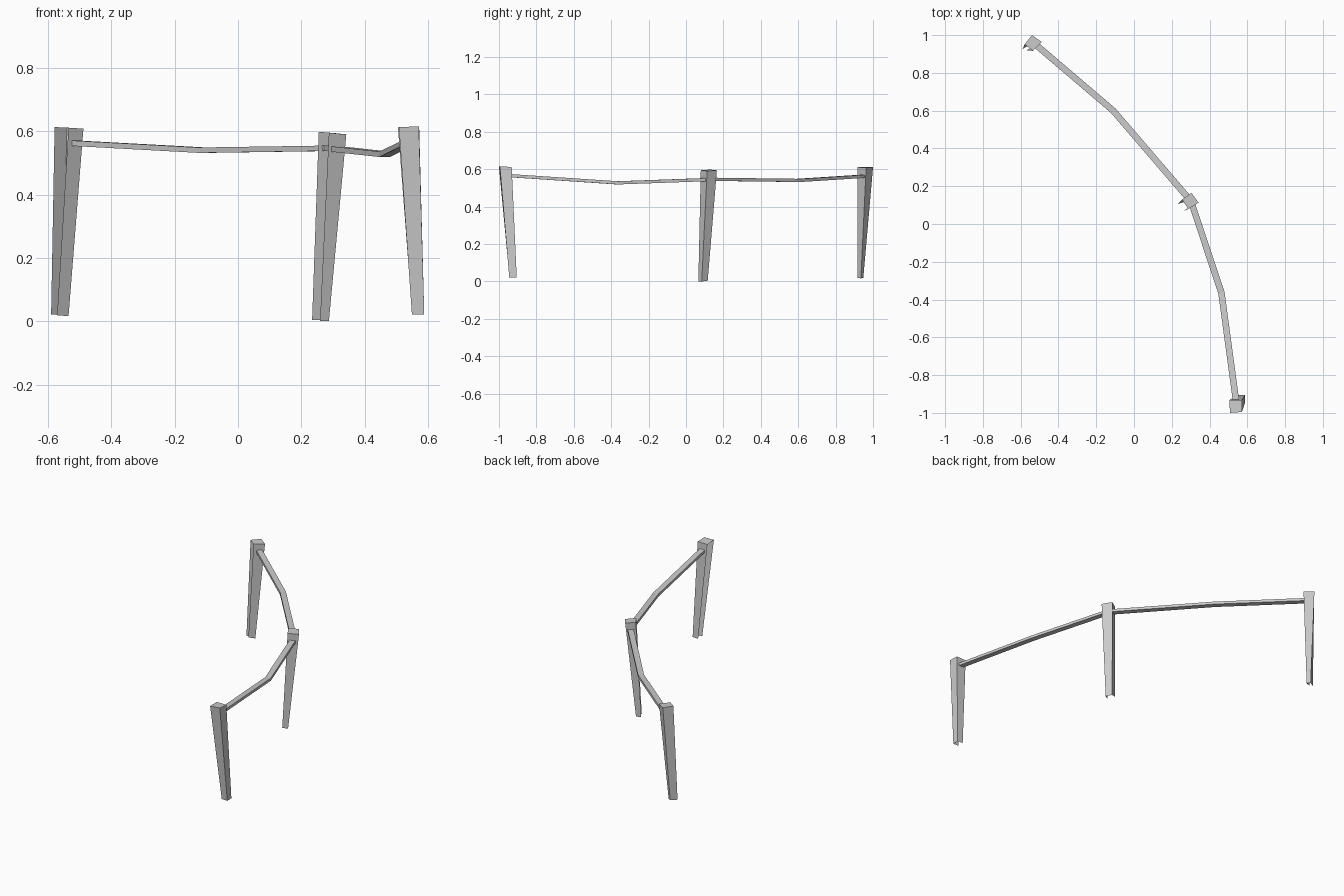
import bpy
import bmesh
from mathutils import Vector

if "Cube" in bpy.data.objects:
    bpy.data.objects.remove(bpy.data.objects["Cube"])


def finish(name, bm):
    mesh = bpy.data.meshes.new(name)
    bm.to_mesh(mesh)
    bm.free()
    obj = bpy.data.objects.new(name, mesh)
    bpy.context.collection.objects.link(obj)


def post(name, top, bottom):
    """Tapered leaning post: solid top, open underneath and on the inner side (corners 0-1)."""
    bm = bmesh.new()
    t = [bm.verts.new(c) for c in top]
    b = [bm.verts.new(c) for c in bottom]
    bm.faces.new(t)
    for i in (1, 2, 3):
        j = (i + 1) % 4
        bm.faces.new((b[i], b[j], t[j], t[i]))
    finish(name, bm)


def rail(name, path, width=0.034, height=0.017):
    """Flat rail with a rectangular section swept along a bent path."""
    bm = bmesh.new()
    pts = [Vector(p) for p in path]
    rings = []
    for i, p in enumerate(pts):
        d = pts[min(i + 1, len(pts) - 1)] - pts[max(i - 1, 0)]
        side = Vector((-d.y, d.x, 0)).normalized() * width / 2
        up = Vector((0, 0, height / 2))
        rings.append([bm.verts.new(p + a * side + c * up)
                      for a, c in ((-1, -1), (1, -1), (1, 1), (-1, 1))])
    for r, s in zip(rings, rings[1:]):
        for i in range(4):
            j = (i + 1) % 4
            bm.faces.new((r[i], r[j], s[j], s[i]))
    bm.faces.new(rings[0])
    bm.faces.new(rings[-1])
    bmesh.ops.recalc_face_normals(bm, faces=bm.faces)
    finish(name, bm)


# Three leaning posts
post("back_post",
     [(-.579, .951, .613), (-.535, .917, .611), (-.488, .963, .608), (-.54, 1.0, .611)],
     [(-.59, .926, .022), (-.571, .918, .019), (-.535, .935, .016), (-.555, .948, .019)])
post("middle_post",
     [(.255, .13, .598), (.287, .079, .595), (.342, .113, .590), (.304, .165, .594)],
     [(.234, .107, .004), (.259, .066, .001), (.287, .084, .0), (.264, .116, .003)])
post("front_post",
     [(.505, -.932, .611), (.508, -1.0, .613), (.571, -.995, .615), (.572, -.932, .612)],
     [(.55, -.905, .022), (.549, -.944, .022), (.588, -.945, .022), (.588, -.905, .022)])

# Two sagging rails between the posts
rail("back_rail", [(-.515, .945, .562), (-.11, .6, .540), (.285, .14, .546)])
rail("front_rail", [(.307, .105, .544), (.463, -.365, .527), (.54, -.935, .565)])
